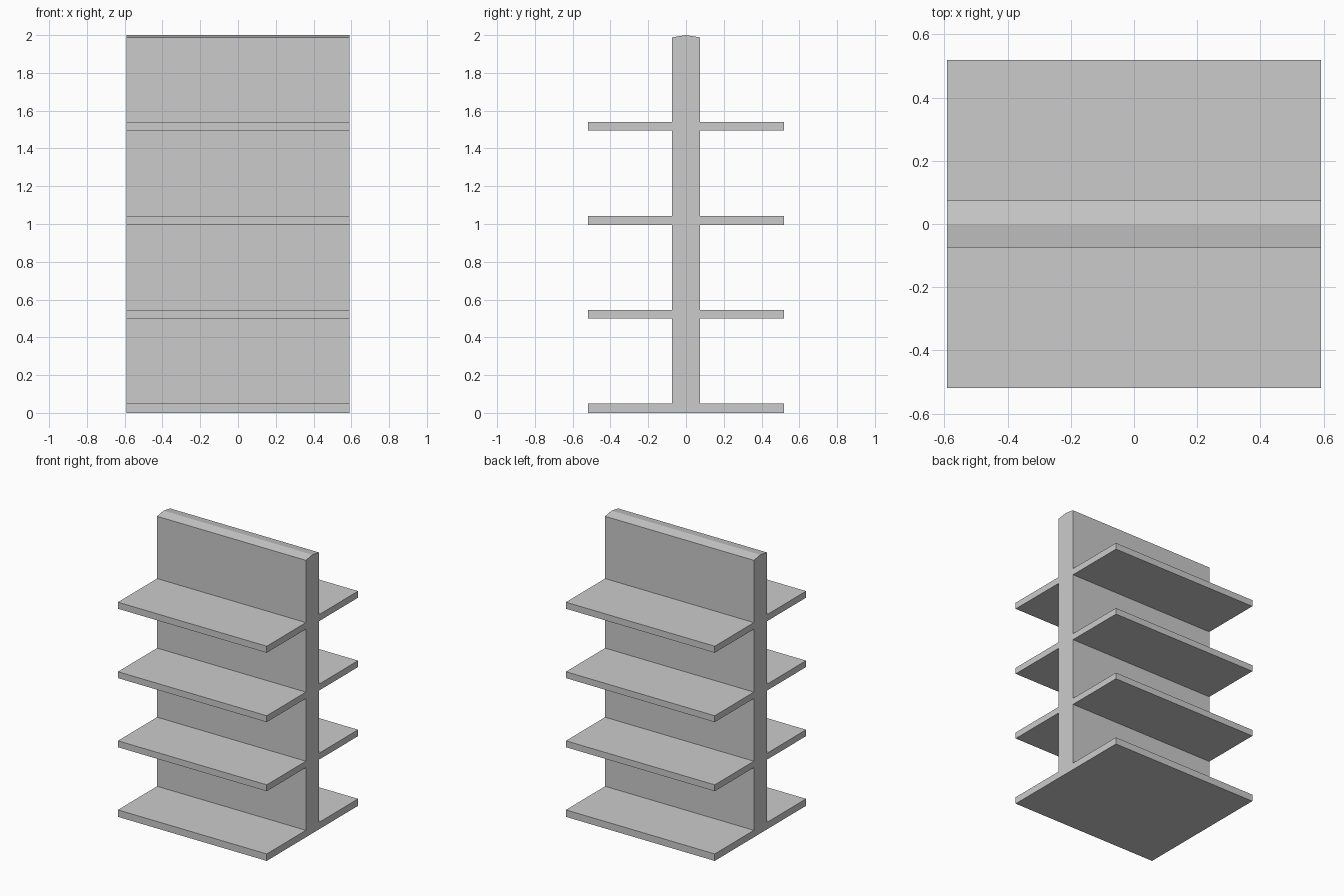
import bpy
import bmesh

if "Cube" in bpy.data.objects:
    bpy.data.objects.remove(bpy.data.objects["Cube"])

HALF_X = 0.591      # half the length of the unit
SHELF_Y = 0.518     # shelf reach from the centre
SPINE_Y = 0.074     # half the spine thickness
SHELVES = [(0.0, 0.05), (0.50, 0.546), (0.996, 1.042), (1.494, 1.541)]

grey = bpy.data.materials.new("light_grey")
grey.diffuse_color = (0.6, 0.6, 0.6, 1)
grey.use_nodes = True
grey.node_tree.nodes["Principled BSDF"].inputs["Base Color"].default_value = grey.diffuse_color

# Half of the side profile (y, z), walked from the base up to the ridge
half = []
for low, high in SHELVES:
    if low > 0:
        half.append((SPINE_Y, low))
    half += [(SHELF_Y, low), (SHELF_Y, high), (SPINE_Y, high)]
half.append((SPINE_Y, 1.988))

# Shallow ridge on top, then the mirrored half back down
profile = half + [(0, 2.0)] + [(-y, z) for y, z in reversed(half)]

# Double-sided shelf unit: one profile extruded along x
bm = bmesh.new()
face = bm.faces.new([bm.verts.new((-HALF_X, y, z)) for y, z in profile])
ext = bmesh.ops.extrude_face_region(bm, geom=[face], use_keep_orig=True)
moved = [g for g in ext["geom"] if isinstance(g, bmesh.types.BMVert)]
bmesh.ops.translate(bm, verts=moved, vec=(2 * HALF_X, 0, 0))
bmesh.ops.recalc_face_normals(bm, faces=bm.faces)

mesh = bpy.data.meshes.new("double_sided_shelf")
bm.to_mesh(mesh)
bm.free()
mesh.materials.append(grey)
obj = bpy.data.objects.new("double_sided_shelf", mesh)
bpy.context.collection.objects.link(obj)
